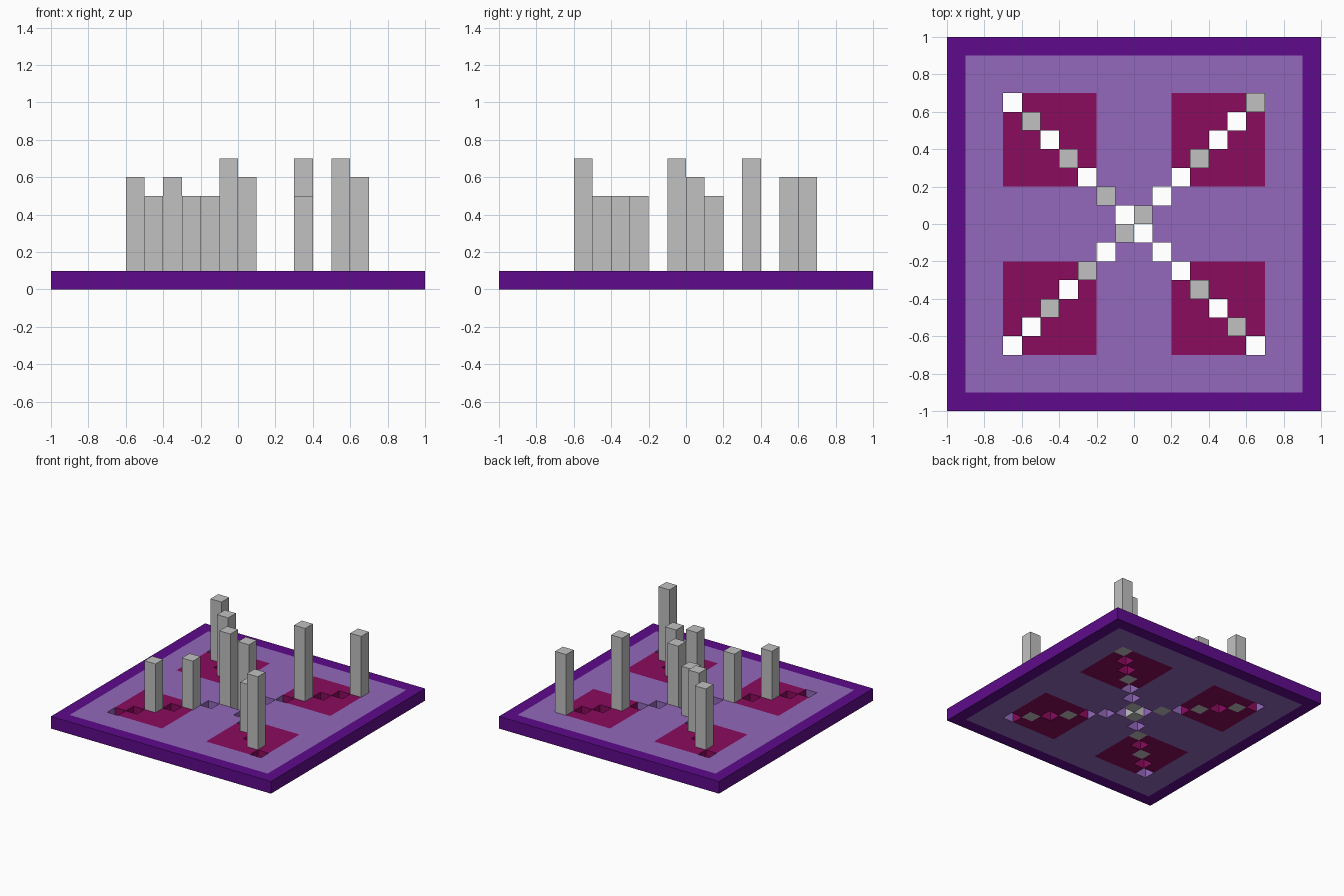
import bpy, bmesh

if "Cube" in bpy.data.objects:
    bpy.data.objects.remove(bpy.data.objects["Cube"])

CELL = 0.1      # everything sits on a 20 x 20 grid of square cells
THICK = 0.1     # plate thickness


def srgb(r, g, b):
    lin = lambda c: c / 12.92 if c <= 0.04045 else ((c + 0.055) / 1.055) ** 2.4
    return tuple(lin(v / 255) for v in (r, g, b)) + (1.0,)


def material(name, rgb):
    m = bpy.data.materials.new(name)
    m.diffuse_color = srgb(*rgb)
    m.use_nodes = True
    m.node_tree.nodes["Principled BSDF"].inputs["Base Color"].default_value = m.diffuse_color
    return m


PURPLE = material("dark purple", (94, 11, 139))
LILAC = material("lilac", (147, 104, 187))
MAGENTA = material("magenta", (139, 11, 94))
GREY = material("light grey", (193, 193, 193))


def finish(name, bm, mats):
    me = bpy.data.meshes.new(name)
    bm.to_mesh(me)
    bm.free()
    for m in mats:
        me.materials.append(m)
    ob = bpy.data.objects.new(name, me)
    bpy.context.collection.objects.link(ob)
    return ob


# Pillars: cell (column, row) -> top height
PILLARS = {
    (4, 15): 0.6, (6, 13): 0.6, (8, 11): 0.5, (13, 6): 0.5, (15, 4): 0.7,
    (16, 16): 0.6, (13, 13): 0.7, (10, 10): 0.6, (9, 9): 0.7,
    (7, 7): 0.5, (5, 5): 0.5,
}
del PILLARS[(8, 11)], PILLARS[(10, 10)], PILLARS[(9, 9)]
PILLARS.update({(8, 11): 0.5, (10, 10): 0.6, (9, 9): 0.7})


def on_cross(i, j):
    return 3 <= i <= 16 and (i == j or i + j == 19)


def colour_index(i, j):
    ring = max(abs(i - 9.5), abs(j - 9.5))
    inner = min(abs(i - 9.5), abs(j - 9.5))
    if ring > 9:
        return 0                                    # border
    return 2 if ring < 7 and inner > 2 else 1       # corner patch or field


# Plate: cells with the diagonal cross punched through
bm = bmesh.new()
cache = {}


def vert(i, j, z):
    key = (i, j, z)
    if key not in cache:
        cache[key] = bm.verts.new(((i - 10) * CELL, (j - 10) * CELL, z * THICK))
    return cache[key]


for i in range(20):
    for j in range(20):
        if on_cross(i, j):
            continue
        ring = [(i, j), (i + 1, j), (i + 1, j + 1), (i, j + 1)]
        quads = [[vert(*p, 1) for p in ring], [vert(*p, 0) for p in reversed(ring)]]
        # walls only towards open holes and the outer edge
        for k, (dx, dy) in enumerate([(0, -1), (1, 0), (0, 1), (-1, 0)]):
            n = (i + dx, j + dy)
            outside = not (0 <= n[0] < 20 and 0 <= n[1] < 20)
            if outside or (on_cross(*n) and n not in PILLARS):
                a, b = ring[k], ring[(k + 1) % 4]
                quads.append([vert(*a, 0), vert(*b, 0), vert(*b, 1), vert(*a, 1)])
        for q in quads:
            bm.faces.new(q).material_index = colour_index(i, j)
finish("base_plate", bm, [PURPLE, LILAC, MAGENTA])

# Pillars standing in some of the holes, reaching the underside
for n, ((i, j), top) in enumerate(PILLARS.items(), 1):
    bm = bmesh.new()
    bmesh.ops.create_cube(bm, size=1)
    bmesh.ops.scale(bm, vec=(CELL, CELL, top), verts=bm.verts)
    bmesh.ops.translate(bm, vec=((i - 9.5) * CELL, (j - 9.5) * CELL, top / 2), verts=bm.verts)
    finish(f"pillar_{n}", bm, [GREY])
